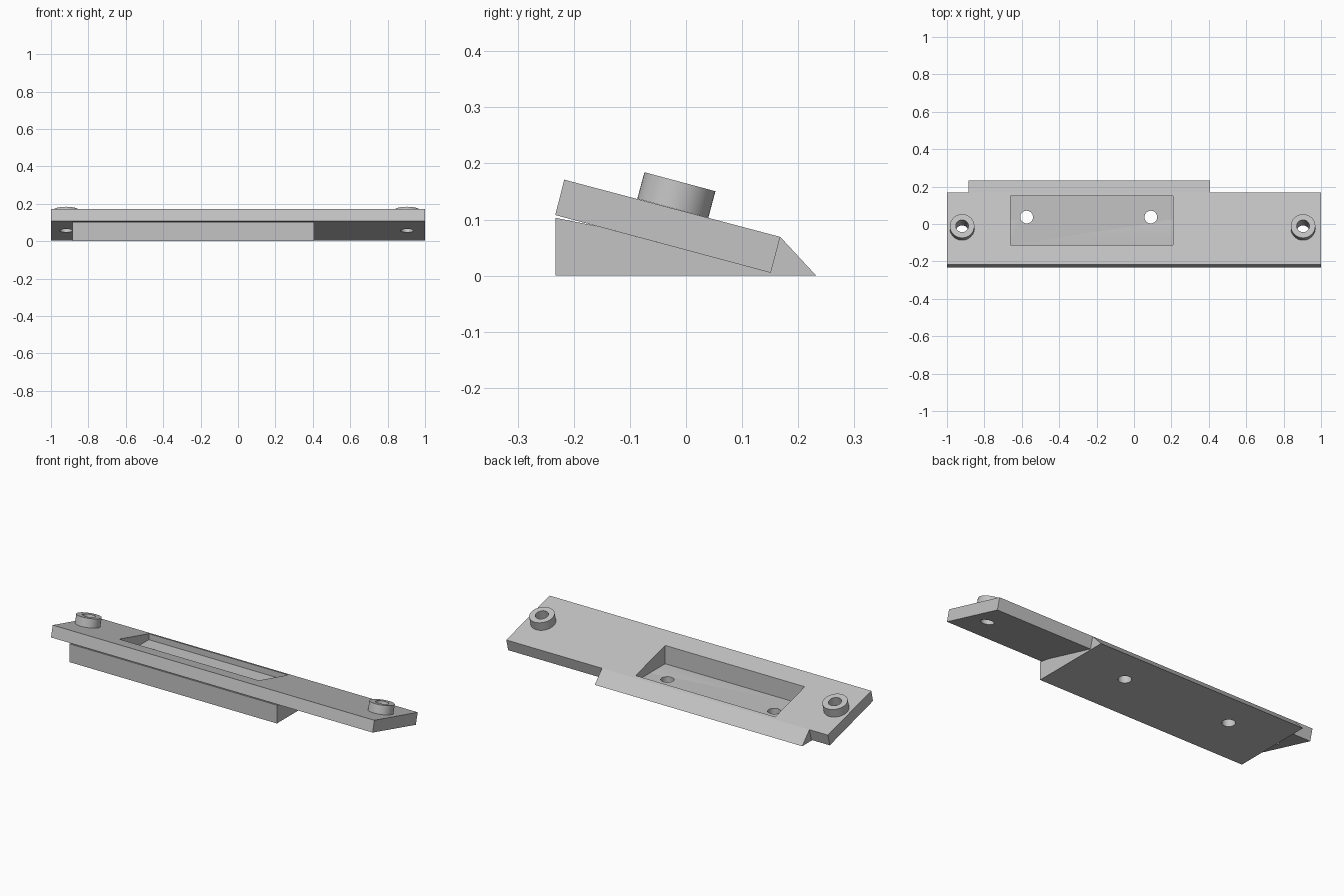
import bpy
import math
from mathutils import Vector, Matrix

if "Cube" in bpy.data.objects:
    bpy.data.objects.remove(bpy.data.objects["Cube"])

TILT = math.radians(-15)
NORMAL = Vector((0, math.sin(-TILT), math.cos(TILT)))

grey = bpy.data.materials.new("plain_grey")
grey.use_nodes = True
COLOUR = (0.55, 0.55, 0.55, 1)
grey.diffuse_color = COLOUR
grey.node_tree.nodes["Principled BSDF"].inputs["Base Color"].default_value = COLOUR


def extrude_x(name, profile, x0, x1):
    """Prism with a (y, z) profile, counter-clockwise seen from +x."""
    n = len(profile)
    verts = [(x, y, z) for x in (x0, x1) for y, z in profile]
    faces = [tuple(reversed(range(n))), tuple(range(n, 2 * n))]
    faces += [(i, (i + 1) % n, n + (i + 1) % n, n + i) for i in range(n)]
    mesh = bpy.data.meshes.new(name)
    mesh.from_pydata(verts, [], faces)
    mesh.materials.append(grey)
    obj = bpy.data.objects.new(name, mesh)
    bpy.context.collection.objects.link(obj)
    return obj


def cylinder(name, centre, radius, depth, tilt=0.0):
    bpy.ops.mesh.primitive_cylinder_add(vertices=48, radius=radius, depth=depth)
    obj = bpy.context.object
    obj.name = name
    obj.data.transform(Matrix.Translation(centre) @ Matrix.Rotation(tilt, 4, "X"))
    obj.data.materials.append(grey)
    return obj


def cut(obj, cutters):
    for cutter in cutters:
        mod = obj.modifiers.new("cut", "BOOLEAN")
        mod.operation = "DIFFERENCE"
        mod.solver = "EXACT"
        mod.object = cutter
    bpy.context.view_layer.update()
    evaluated = obj.evaluated_get(bpy.context.evaluated_depsgraph_get())
    mesh = bpy.data.meshes.new_from_object(evaluated)
    obj.modifiers.clear()
    obj.data = mesh


# Tilted plate and the wedge beneath it
plate = extrude_x("tilted_plate", [(-0.233, 0.108), (0.151, 0.005),
                                   (0.168, 0.069), (-0.217, 0.171)], -1, 1)
wedge = extrude_x("wedge_base", [(-0.233, 0), (0.232, 0), (0.168, 0.069),
                                 (0.151, 0.005), (-0.16, 0.0884),
                                 (-0.233, 0.103)], -0.885, 0.405)

# Level-floored pocket and its two upright screw holes
pocket = extrude_x("pocket_cutter", [(-0.112, 0.04), (0.15, 0.04),
                                     (0.15, 0.4), (-0.112, 0.4)], -0.66, 0.208)
screw_holes = [cylinder("screw_hole_cutter", Vector((x, 0.037, 0)), 0.034, 0.5)
               for x in (-0.574, 0.09)]

# Raised bosses with holes running square through the plate
bosses, boss_holes = [], []
for side, x in (("right", -0.919), ("left", 0.904)):
    foot = Vector((x, -0.0235, 0.12))
    boss = cylinder(side + "_boss", foot + NORMAL * 0.0245, 0.0655, 0.049, TILT)
    hole = cylinder("boss_hole_cutter", foot, 0.034, 0.5, TILT)
    cut(boss, [hole])
    bosses.append(boss)
    boss_holes.append(hole)

cut(wedge, [pocket] + screw_holes)
cut(plate, [pocket] + screw_holes + boss_holes)

for cutter in [pocket] + screw_holes + boss_holes:
    bpy.data.objects.remove(cutter)

# Smooth round walls, crisp edges
bpy.ops.object.select_all(action="DESELECT")
for obj in [plate, wedge] + bosses:
    obj.select_set(True)
bpy.context.view_layer.objects.active = plate
bpy.ops.object.shade_smooth_by_angle(angle=math.radians(30))
